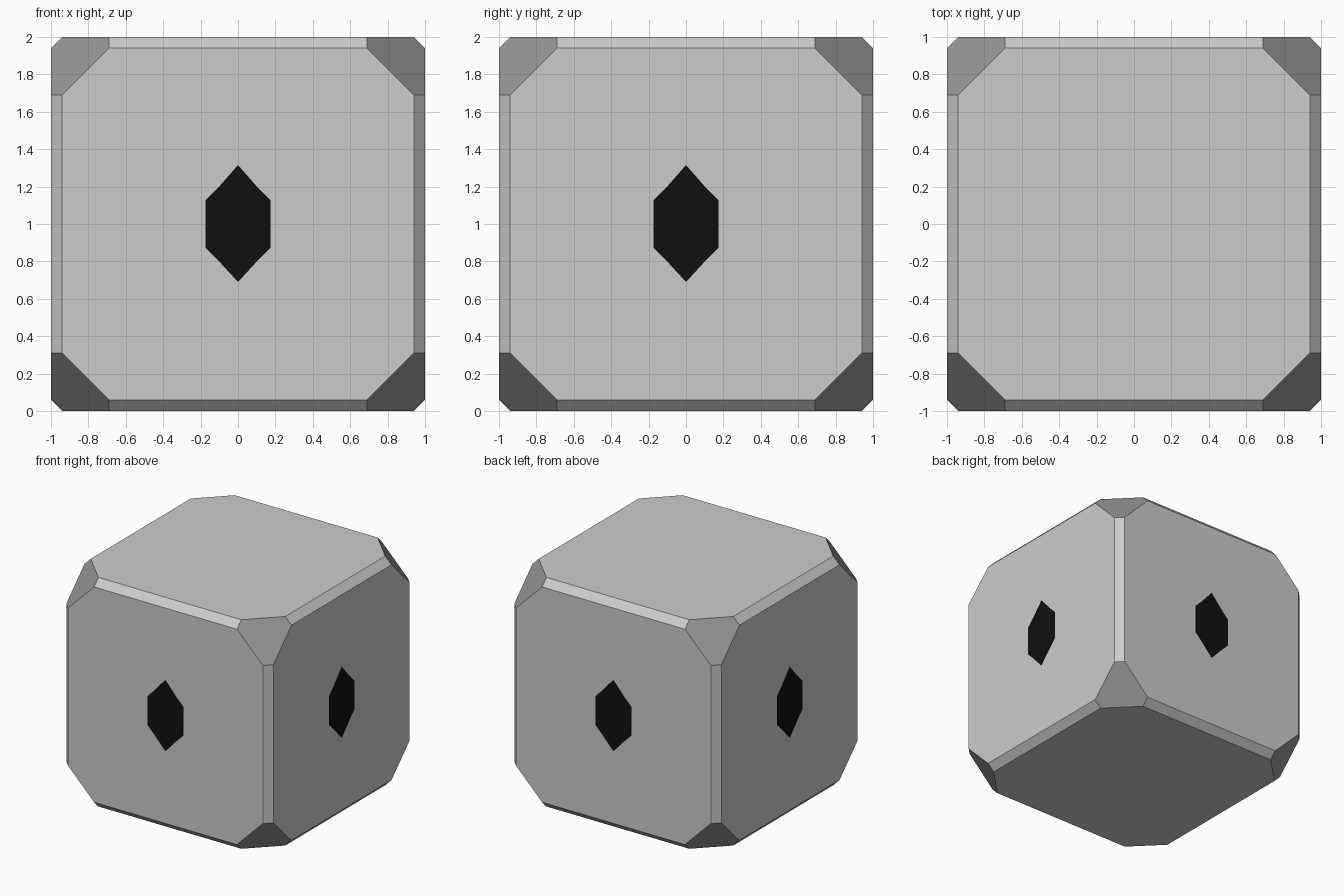
import bpy, bmesh
from itertools import permutations, product
from math import pi
from mathutils import Matrix, Vector

if "Cube" in bpy.data.objects:
    bpy.data.objects.remove(bpy.data.objects["Cube"])


def material(name, value):
    m = bpy.data.materials.new(name)
    m.diffuse_color = (value, value, value, 1)
    m.use_nodes = True
    m.node_tree.nodes["Principled BSDF"].inputs["Base Color"].default_value = m.diffuse_color
    return m


body_grey = material("body_grey", 0.8)
corner_grey = material("corner_grey", 0.3)
panel_grey = material("panel_grey", 0.66)
slot_black = material("slot_black", 0.005)


def add_object(name, bm, mats):
    mesh = bpy.data.meshes.new(name)
    bm.to_mesh(mesh)
    bm.free()
    for m in mats:
        mesh.materials.append(m)
    obj = bpy.data.objects.new(name, mesh)
    bpy.context.collection.objects.link(obj)
    return obj


# Body: cube with narrow edge chamfers and large corner cuts
bm = bmesh.new()
for p in permutations((0.69, 0.94, 1.0)):
    for s in product((-1, 1), repeat=3):
        bm.verts.new([a * b for a, b in zip(p, s)])
bmesh.ops.convex_hull(bm, input=bm.verts)
bmesh.ops.dissolve_limit(bm, angle_limit=0.02, verts=bm.verts, edges=bm.edges)
bmesh.ops.recalc_face_normals(bm, faces=bm.faces)
bm.normal_update()
for f in bm.faces:
    if min(abs(c) for c in f.normal) > 0.4:
        f.material_index = 1    # darker corner cuts
bmesh.ops.translate(bm, verts=bm.verts, vec=(0, 0, 1))
add_object("body", bm, [body_grey, corner_grey])


# Flat decoration on each of the four sides
def side_plate(name, outline, lift, turn, mat):
    bm = bmesh.new()
    rot = Matrix.Rotation(turn, 3, 'Z')
    verts = [bm.verts.new(rot @ Vector((x, -1 - lift, z + 1))) for x, z in outline]
    bm.faces.new(verts)
    add_object(name, bm, [mat])


panel = [(-0.57, -0.8), (0.57, -0.8), (0.8, -0.57), (0.8, 0.57),
         (0.57, 0.8), (-0.57, 0.8), (-0.8, 0.57), (-0.8, -0.57)]
slot = [(0, -0.31), (0.11, -0.19), (0.175, -0.125), (0.175, 0.125), (0.11, 0.19),
        (0, 0.315), (-0.11, 0.19), (-0.175, 0.125), (-0.175, -0.125), (-0.11, -0.19)]

for i, side in enumerate(("front", "right", "back", "left")):
    side_plate(side + "_panel", panel, 0.001, i * pi / 2, panel_grey)
    side_plate(side + "_slot", slot, 0.002, i * pi / 2, slot_black)
